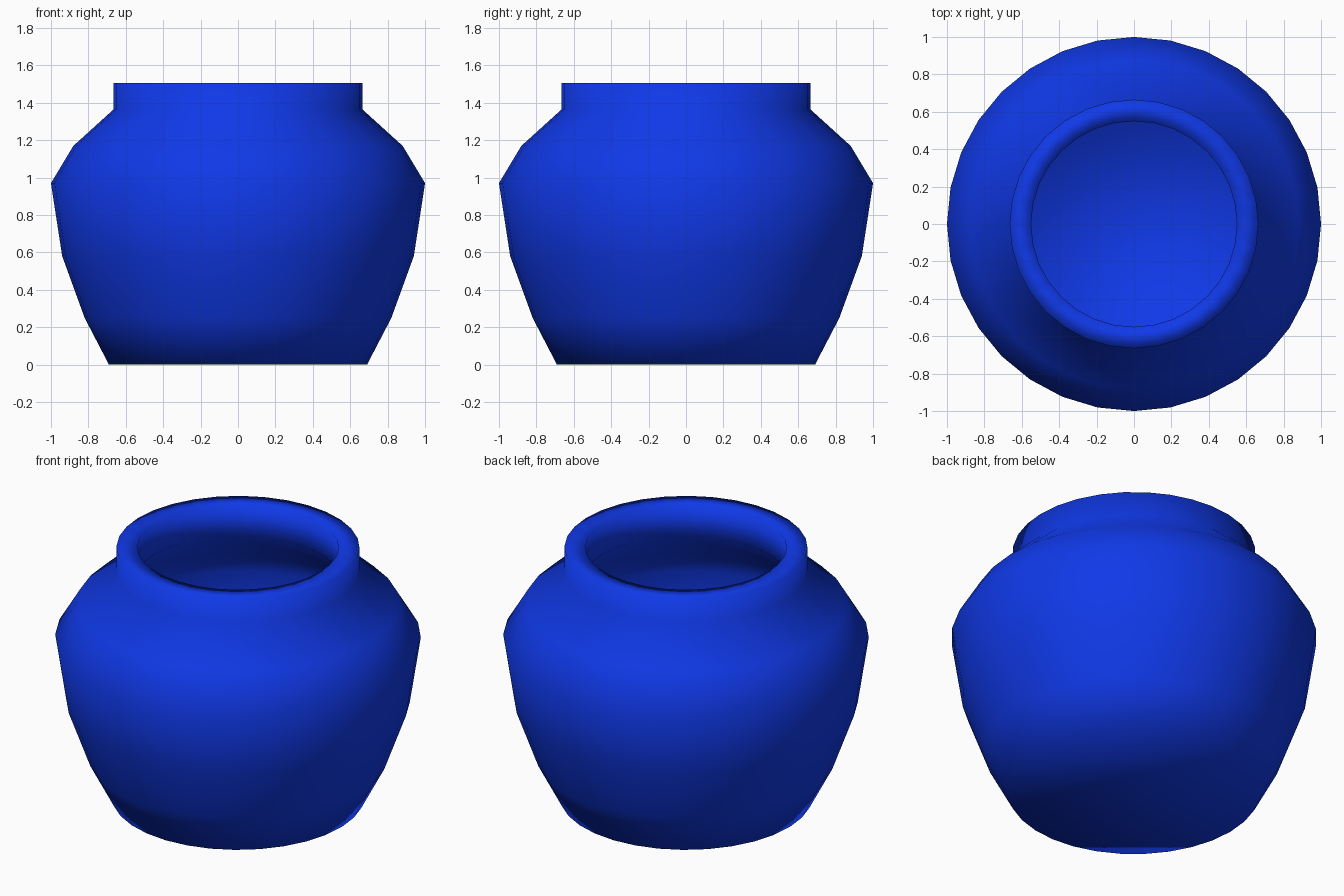
import bpy, bmesh, math

if "Cube" in bpy.data.objects:
    bpy.data.objects.remove(bpy.data.objects["Cube"])

SEGMENTS = 32

# Jar profile (radius, height): outer wall upward, over the rim, down the inner wall
PROFILE = [
    (0.69, 0.0), (0.82, 0.25), (0.94, 0.58), (1.0, 0.97),
    (0.88, 1.17), (0.665, 1.365), (0.665, 1.505),
    (0.55, 1.505), (0.56, 1.31), (0.80, 1.09),
    (0.885, 0.95), (0.83, 0.61), (0.715, 0.29), (0.62, 0.09),
]


def lathe(name, profile, segments):
    bm = bmesh.new()
    rings = []
    for r, z in profile:
        ring = []
        for i in range(segments):
            a = 2 * math.pi * i / segments
            ring.append(bm.verts.new((r * math.cos(a), r * math.sin(a), z)))
        rings.append(ring)
    for low, high in zip(rings, rings[1:]):
        for i in range(segments):
            j = (i + 1) % segments
            bm.faces.new((low[i], low[j], high[j], high[i]))
    # Underside and inner floor
    bm.faces.new(list(reversed(rings[0])))
    bm.faces.new(rings[-1])
    bmesh.ops.recalc_face_normals(bm, faces=bm.faces[:])
    for f in bm.faces:
        f.smooth = True
    mesh = bpy.data.meshes.new(name)
    bm.to_mesh(mesh)
    bm.free()
    obj = bpy.data.objects.new(name, mesh)
    bpy.context.collection.objects.link(obj)
    return obj


jar = lathe("jar", PROFILE, SEGMENTS)

# Blue glaze
glaze = bpy.data.materials.new("blue_glaze")
glaze.diffuse_color = (0.005, 0.04, 0.8, 1.0)
glaze.use_nodes = True
glaze.node_tree.nodes["Principled BSDF"].inputs["Base Color"].default_value = glaze.diffuse_color
jar.data.materials.append(glaze)
